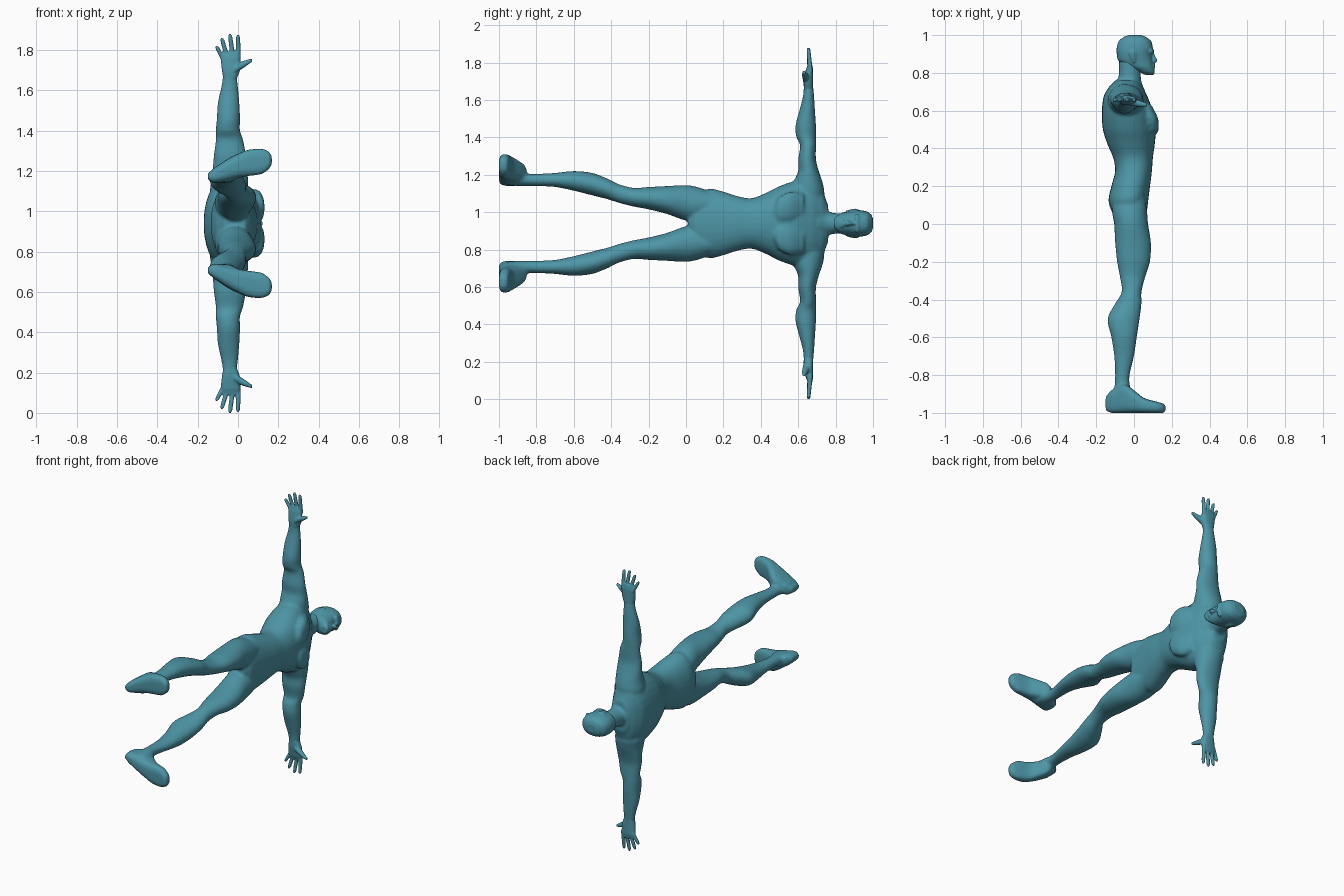
import bpy, bmesh, math
from mathutils import Vector

# The figure lies along y (head +y), faces +x and spreads its arms along z.
# Measures are in hundredths; "w" is the sideways distance from the mid plane.
MID = 0.94
SIDES = 28
STEPS = 4

cube = bpy.data.objects.get("Cube")
if cube:
    bpy.data.objects.remove(cube, do_unlink=True)

skin = bpy.data.materials.new("teal skin")
skin.use_nodes = True
teal = (0.075, 0.30, 0.38, 1)
skin.diffuse_color = teal
skin.node_tree.nodes["Principled BSDF"].inputs["Base Color"].default_value = teal


def spline(rows):
    """Smoothly fill in sections between the given rows."""
    out = []
    for i in range(len(rows) - 1):
        p0, p1 = rows[max(i - 1, 0)], rows[i]
        p2, p3 = rows[i + 1], rows[min(i + 2, len(rows) - 1)]
        for k in range(STEPS):
            t = k / STEPS
            row = []
            for a, b, c, d in zip(p0, p1, p2, p3):
                row.append(b + t * (c - a) / 2 + t * t * (a - 2.5 * b + 2 * c - d / 2)
                           + t ** 3 * (1.5 * (b - c) + (d - a) / 2))
            # keep the travel along the axis even
            row[0] = p1[0] + t * (p2[0] - p1[0])
            out.append(row)
    return out + [list(rows[-1])]


def place(axis, t, a, b, side):
    x, y, w = {"x": (t, a, b), "y": (a, t, b), "z": (a, b, t)}[axis]
    return Vector((x / 100, y / 100, MID + side * w / 100))


def loft(bm, axis, rows, side=1, power=2.0):
    """Closed skin through rounded sections: (position, a low, a high, b low, b high)."""
    rings = []
    for t, a0, a1, b0, b1 in spline(rows):
        ring = []
        for i in range(SIDES):
            ang = math.tau * i / SIDES
            c, s = math.cos(ang), math.sin(ang)
            ca = math.copysign(abs(c) ** (2 / power), c)
            sb = math.copysign(abs(s) ** (2 / power), s)
            ring.append(bm.verts.new(place(axis, t, (a0 + a1) / 2 + ca * (a1 - a0) / 2,
                                           (b0 + b1) / 2 + sb * (b1 - b0) / 2, side)))
        rings.append(ring)
    for r, q in zip(rings, rings[1:]):
        for i in range(SIDES):
            j = (i + 1) % SIDES
            bm.faces.new((r[i], r[j], q[j], q[i]))
    bm.faces.new(rings[0])
    bm.faces.new(rings[-1])


def even(rows):
    """Sections symmetric about the mid plane: (position, a low, a high, half width)."""
    return [(t, a0, a1, -h, h) for t, a0, a1, h in rows]


def finish(name, bm, voxel, passes):
    """Fuse the overlapping lofts into one smooth surface."""
    bmesh.ops.recalc_face_normals(bm, faces=bm.faces)
    mesh = bpy.data.meshes.new(name)
    bm.to_mesh(mesh)
    bm.free()
    mesh.materials.append(skin)
    obj = bpy.data.objects.new(name, mesh)
    bpy.context.collection.objects.link(obj)
    fuse = obj.modifiers.new("fuse", "REMESH")
    fuse.mode = "VOXEL"
    fuse.voxel_size = voxel
    fuse.use_smooth_shade = True
    relax = obj.modifiers.new("relax", "SMOOTH")
    relax.factor = 0.5
    relax.iterations = passes
    return obj


# Torso and neck
torso = even([(1, -7, 4, 4), (5, -11, 6.5, 14), (12, -13.5, 7.5, 18.5), (20, -12, 8.5, 17),
              (28, -10, 9.5, 14.5), (35, -11, 10, 13.5), (42, -14, 11, 16), (50, -16.5, 11.5, 20),
              (60, -17, 10, 23), (68, -16, 7, 22), (73, -13, 4, 18), (76, -10, 2, 10)])
neck = even([(70, -12, 6, 9), (75, -9, 4, 6.5), (80, -8, 3.5, 5.5), (87, -8, 3, 5.5)])

# Limbs and chest, drawn for the left side
chest = [(47, 8, 11.5, 3, 9), (49.5, 6, 13, .5, 14), (56, 4, 12.7, .5, 17), (63, 2, 9.5, 2, 16)]
leg = [(14, -11, 6, 4, 17), (6, -11.5, 7, 1, 19.5), (0, -10.5, 7.5, 1.5, 20.5),
       (-10, -10, 9, 5, 20), (-20, -9, 8.5, 7.5, 19.5), (-28, -7.5, 6, 9, 19),
       (-36, -6.5, 4, 11, 21), (-42, -10, 4, 13, 24), (-50, -14, 3, 15, 27),
       (-60, -12, 1.5, 17.5, 28), (-70, -10.5, 0, 19.5, 27), (-82, -10, -2.5, 20, 26.5),
       (-90, -11, -1, 20, 27), (-96, -13, 0, 20.5, 27)]
foot = [(-15, -99, -91, 21.5, 25), (-12, -100, -88, 20, 27.5), (-5, -100, -85, 21, 32),
        (0, -100, -88, 22.5, 34.5), (5, -100, -92, 23.5, 36.5), (12, -100, -94, 24.5, 37),
        (15.5, -100, -95, 27, 35.5), (16.8, -99, -96, 29, 33.5)]
arm = [(8, -13, 4, 58, 72), (16, -14, 5, 57, 74), (22, -13, 5, 57.5, 73),
       (28, -12.5, 4.5, 60, 71), (34, -12, 4, 60, 69.5), (42, -11, 2.5, 61, 69.5),
       (46, -11, 1, 59, 69.5), (52, -10.5, 1, 58.5, 69.5), (60, -10, .7, 60.5, 69),
       (68, -8.3, 0, 62.5, 68.5), (74, -7.5, -.5, 63, 68)]

body = bmesh.new()
loft(body, "y", torso, power=2.2)
loft(body, "y", neck)
for side in (1, -1):
    loft(body, "y", chest, side, 2.3)
    loft(body, "y", leg, side)
    loft(body, "x", foot, side, 3.2)
    loft(body, "z", arm, side)
finish("body", body, 0.009, 4)

# Hands: palm, four fingers from little to index, thumb
palm = [(71, -7.2, -.8, 63, 68), (76, -8, 1, 63, 68), (82, -8.5, 1.2, 64, 68), (85, -8, .8, 65, 67.5)]
thumb = [(-2, 62.5, 66.5, 74, 78.5), (1, 62.3, 66, 76, 80), (4, 62, 65, 78, 81), (7, 62.3, 64, 80, 81.7)]
fingers = [(-7.3, -10.6, 88), (-5, -8, 92), (-2.4, -4, 94), (.2, 0, 93.5)]
for side, name in ((1, "left_hand"), (-1, "right_hand")):
    hand = bmesh.new()
    loft(hand, "z", palm, side, 2.4)
    loft(hand, "x", thumb, side)
    for base, tip, reach in fingers:
        rows = []
        for t, r in ((0, 1.2), (.5, 1.15), (.9, 1), (1, .6)):
            x = base + (tip - base) * t
            y = 66.5 - t
            rows.append((81 + (reach - 81) * t, x - r, x + r, y - r, y + r))
        loft(hand, "z", rows, side)
    finish(name, hand, 0.004, 2)

# Head: skull with jaw, brow, nose, lips and ears
skull = even([(79, 5.5, 10.5, 2.2), (80.5, 2.5, 11, 4), (83, -3, 10.4, 5.6), (86, -8, 10, 6.3),
              (89, -9, 9.4, 6.9), (93, -9.2, 10, 7.1), (97, -8, 9, 6.3), (99.2, -5.2, 6.2, 4.6),
              (100, -3, 4, 2.5)])
nose = even([(85.2, 9, 11.2, 1.3), (86.3, 9, 12.4, 1.5), (88.5, 8.8, 11.4, .9), (91.5, 8.5, 10.3, .8)])
brow = even([(90.3, 7.5, 10, 4.4), (91.3, 7, 10.7, 5), (92.6, 7, 10.3, 4.6)])
lips = even([(82.3, 9, 10.8, 1.8), (83, 9, 11.3, 2.3), (83.5, 9, 10.7, 2.4), (84, 9, 11.3, 2.2),
             (84.7, 9, 10.7, 1.5)])
ear = [(85.5, -1, 1, 5, 6.8), (88, -2.3, 1.4, 5.5, 7.5), (91, -3, 1.5, 5.5, 7.9), (92.3, -2, .8, 5.5, 7.4)]
head = bmesh.new()
loft(head, "y", skull, power=2.3)
for feature in (nose, brow, lips):
    loft(head, "y", feature)
for side in (1, -1):
    loft(head, "y", ear, side)
finish("head", head, 0.0045, 2)
